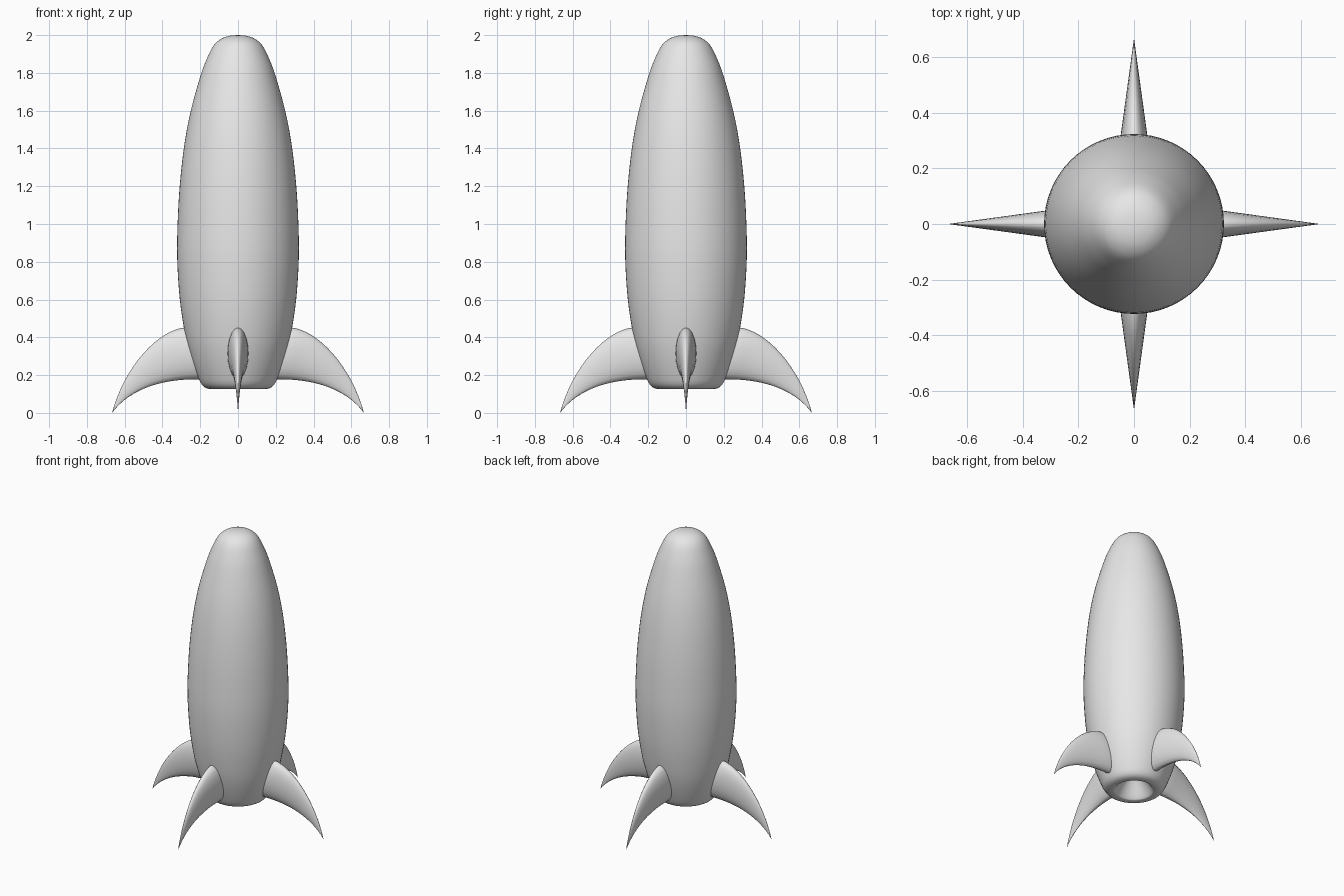
import bpy
import bmesh
import math
from mathutils import Vector, Matrix
from mathutils.geometry import interpolate_bezier

cube = bpy.data.objects.get("Cube")
if cube:
    bpy.data.objects.remove(cube, do_unlink=True)

# One plain grey for the whole rocket
grey = bpy.data.materials.new("light grey")
grey.use_nodes = True
colour = (0.8, 0.8, 0.8, 1)
grey.diffuse_color = colour
grey.node_tree.nodes["Principled BSDF"].inputs["Base Color"].default_value = colour


def finish(bm, name):
    """Turn a bmesh into a smooth-shaded object."""
    bmesh.ops.remove_doubles(bm, verts=bm.verts, dist=0.0002)
    bmesh.ops.recalc_face_normals(bm, faces=bm.faces)
    for face in bm.faces:
        face.smooth = True
    mesh = bpy.data.meshes.new(name)
    bm.to_mesh(mesh)
    bm.free()
    mesh.materials.append(grey)
    obj = bpy.data.objects.new(name, mesh)
    bpy.context.collection.objects.link(obj)
    return obj


def smooth_path(points, steps=4):
    """Catmull-Rom curve through the points."""
    pts = [Vector(p) for p in points]
    pts = [pts[0]] + pts + [pts[-1]]
    path = []
    for a, b, c, d in zip(pts, pts[1:], pts[2:], pts[3:]):
        h1, h2 = b + (c - a) / 6, c - (d - b) / 6
        path += interpolate_bezier(b, h1, h2, c, steps + 1)[:-1]
    return path + [pts[-1]]


# Hull: lathed profile (radius, height), with a hollow exhaust cone below
outer = [(0.135, 0.127), (0.165, 0.13), (0.19, 0.148), (0.212, 0.19),
         (0.248, 0.29), (0.279, 0.41), (0.308, 0.6), (0.322, 0.82),
         (0.319, 1.02), (0.307, 1.22), (0.284, 1.42), (0.25, 1.6),
         (0.2, 1.78), (0.165, 1.875), (0.129, 1.945), (0.09, 1.98),
         (0.045, 1.996), (0, 2)]
exhaust = [(0, 0.3), (0.06, 0.225), (0.115, 0.14)]
profile = smooth_path(exhaust + outer)

bm = bmesh.new()
verts = [bm.verts.new((max(p.x, 0), 0, p.y)) for p in profile]
edges = [bm.edges.new(pair) for pair in zip(verts, verts[1:])]
bmesh.ops.spin(bm, geom=verts + edges, cent=(0, 0, 0), axis=(0, 0, 1),
               angle=math.tau, steps=64)
finish(bm, "hull")

# Fins: elliptical sections between two curved edges, narrowing to a point
TIP = Vector((0.667, 0))
SIDES = 20
top_edge = interpolate_bezier(Vector((0.28, 0.452)), Vector((0.42, 0.44)),
                              Vector((0.6, 0.25)), TIP, 17)
low_edge = interpolate_bezier(Vector((0.22, 0.178)), Vector((0.4, 0.178)),
                              Vector((0.57, 0.13)), TIP, 17)
sections = [(Vector((0.17, 0.452)), Vector((0.17, 0.178)))]
sections += list(zip(top_edge, low_edge))[:-1]


def make_fin(name, angle):
    bm = bmesh.new()
    rings = []
    for top, low in sections:
        mid, half = (top + low) / 2, (top - low) / 2
        width = min(0.055, 0.137 * (TIP.x - mid.x))
        ring = []
        for i in range(SIDES):
            a = math.tau * i / SIDES
            p = mid + half * math.cos(a)
            ring.append(bm.verts.new((p.x, width * math.sin(a), p.y)))
        rings.append(ring)
    for r, s in zip(rings, rings[1:]):
        for i in range(SIDES):
            j = (i + 1) % SIDES
            bm.faces.new((r[i], r[j], s[j], s[i]))
    point = bm.verts.new((TIP.x, 0, TIP.y))
    for i in range(SIDES):
        bm.faces.new((rings[-1][i], rings[-1][(i + 1) % SIDES], point))
    bm.faces.new(rings[0])
    bm.transform(Matrix.Rotation(angle, 4, "Z"))
    finish(bm, name)


for k, side in enumerate(("left", "back", "right", "front")):
    make_fin(side + "_fin", k * math.pi / 2)
